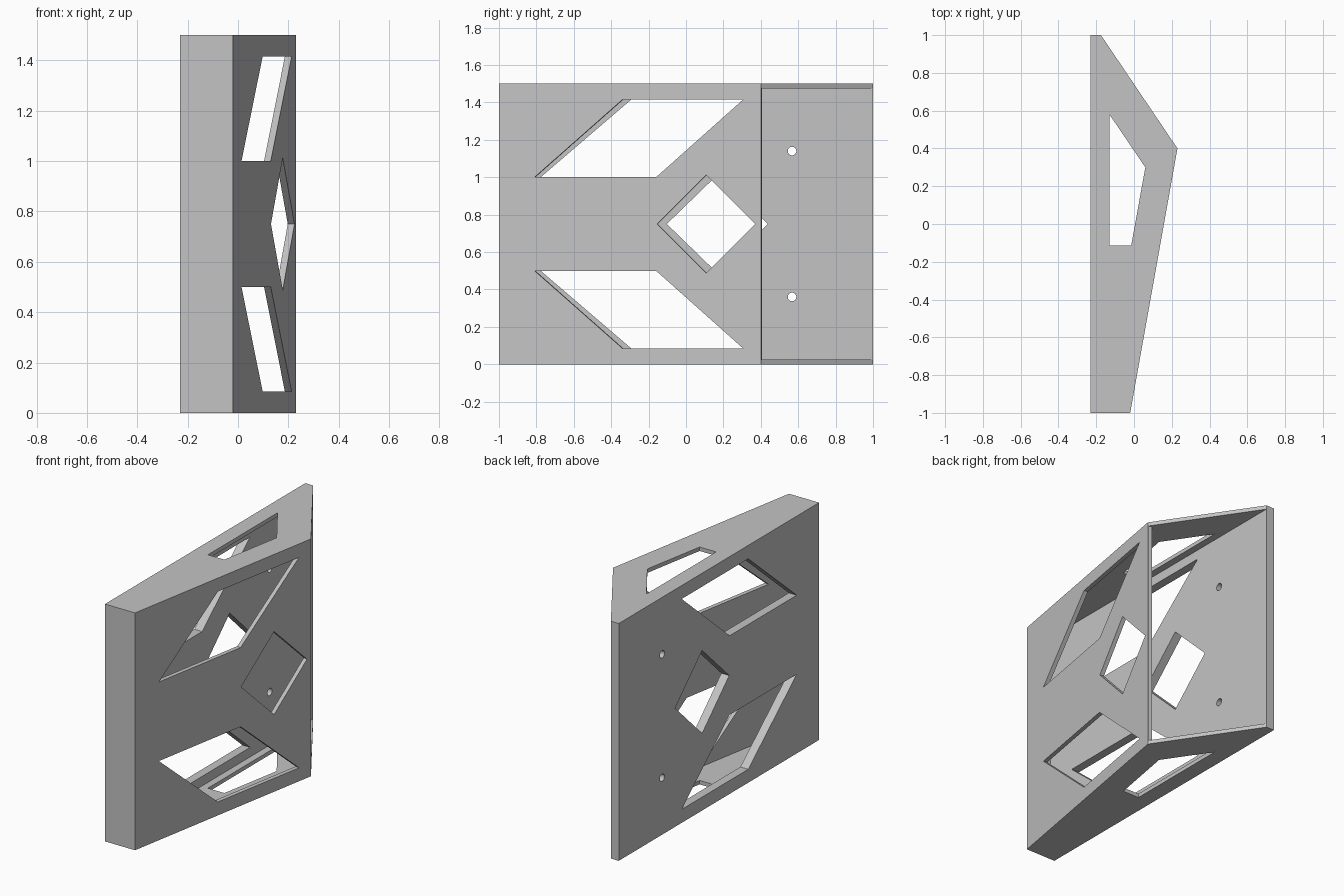
import bpy, bmesh, math
from mathutils import Vector

cube = bpy.data.objects.get("Cube")
if cube:
    bpy.data.objects.remove(cube, do_unlink=True)

HEIGHT = 1.5
LEFT, LEFT_IN = -0.23, -0.175      # outer and inner face of the flat side plate
FRONT_X, PEAK = -0.02, Vector((0.23, 0.4))
WALL = 0.027
slope = (PEAK.x - FRONT_X) / (PEAK.y + 1)
inward = Vector((-1, slope, 0)).normalized()

grey = bpy.data.materials.new("plain_grey")
grey.use_nodes = True
colour = (0.55, 0.55, 0.55, 1)
grey.diffuse_color = colour
grey.node_tree.nodes["Principled BSDF"].inputs["Base Color"].default_value = colour


def slant_x(y):
    return FRONT_X + (y + 1) * slope


def prism(name, points, push):
    """Sweep a flat outline along a vector into a closed solid."""
    bm = bmesh.new()
    face = bm.faces.new([bm.verts.new(p) for p in points])
    swept = bmesh.ops.extrude_face_region(bm, geom=[face], use_keep_orig=True)
    verts = [g for g in swept["geom"] if isinstance(g, bmesh.types.BMVert)]
    bmesh.ops.translate(bm, verts=verts, vec=push)
    bmesh.ops.recalc_face_normals(bm, faces=bm.faces)
    mesh = bpy.data.meshes.new(name)
    bm.to_mesh(mesh)
    bm.free()
    mesh.materials.append(grey)
    obj = bpy.data.objects.new(name, mesh)
    bpy.context.collection.objects.link(obj)
    return obj


def upright(name, outline, low, high):
    return prism(name, [(x, y, low) for x, y in outline], Vector((0, 0, high - low)))


# Outer body: a wedge seen from above
body = upright("bracket_housing", [(LEFT, -1), (FRONT_X, -1), PEAK, (LEFT_IN, 1), (LEFT, 1)],
               0, HEIGHT)

# Cavity, open through the slanted rear
front_in = -1 + 0.03
tip = Vector((PEAK.x, PEAK.y + 0.002, 0)) + inward * WALL
rim = tip - inward * 0.06
cavity = upright("cavity_cutter", [
    (LEFT_IN, front_in), (slant_x(front_in) - WALL, front_in),
    (tip.x, tip.y), (rim.x, rim.y), (rim.x, 1.1), (LEFT_IN, 1.1)],
    0.025, HEIGHT - 0.025)

# Opening through the top and bottom plates
cutters = [cavity, upright("top_window_cutter",
           [(-0.13, 0.58), (0.06, 0.30), (-0.015, -0.115), (-0.13, -0.115)],
           -0.1, HEIGHT + 0.1)]

# Windows as (y, z) outlines: a diamond and two mirrored parallelograms
upper = [(-0.81, 1.0), (-0.16, 1.0), (0.305, 1.415), (-0.34, 1.415)]
lower = [(y, HEIGHT - z) for y, z in upper]
diamond = [(-0.155, 0.75), (0.107, 0.488), (0.369, 0.75), (0.107, 1.012)]

for label, outline in (("upper", upper), ("lower", lower), ("diamond", diamond)):
    # Slanted wall, cut square to its surface
    start = [Vector((slant_x(y), y, z)) - inward * 0.05 for y, z in outline]
    cutters.append(prism(label + "_slant_cutter", start, inward * 0.13))
    # Flat side plate, where the windows sit a little further back
    start = [(-0.3, y * 1.03 + 0.057, z) for y, z in outline]
    cutters.append(prism(label + "_flat_cutter", start, Vector((0.17, 0, 0))))

# Screw holes in the flat side plate
for z in (0.36, HEIGHT - 0.36):
    ring = [(-0.3, 0.567 + 0.023 * math.cos(a), z + 0.023 * math.sin(a))
            for a in (i * math.tau / 24 for i in range(24))]
    cutters.append(prism("screw_hole_cutter", ring, Vector((0.17, 0, 0))))

# Cut everything out of the body
bpy.context.view_layer.objects.active = body
for cutter in cutters:
    cutter.hide_render = True
    mod = body.modifiers.new("cut", "BOOLEAN")
    mod.operation = "DIFFERENCE"
    mod.solver = "EXACT"
    mod.object = cutter
    bpy.ops.object.modifier_apply(modifier=mod.name)
for cutter in cutters:
    bpy.data.objects.remove(cutter, do_unlink=True)
